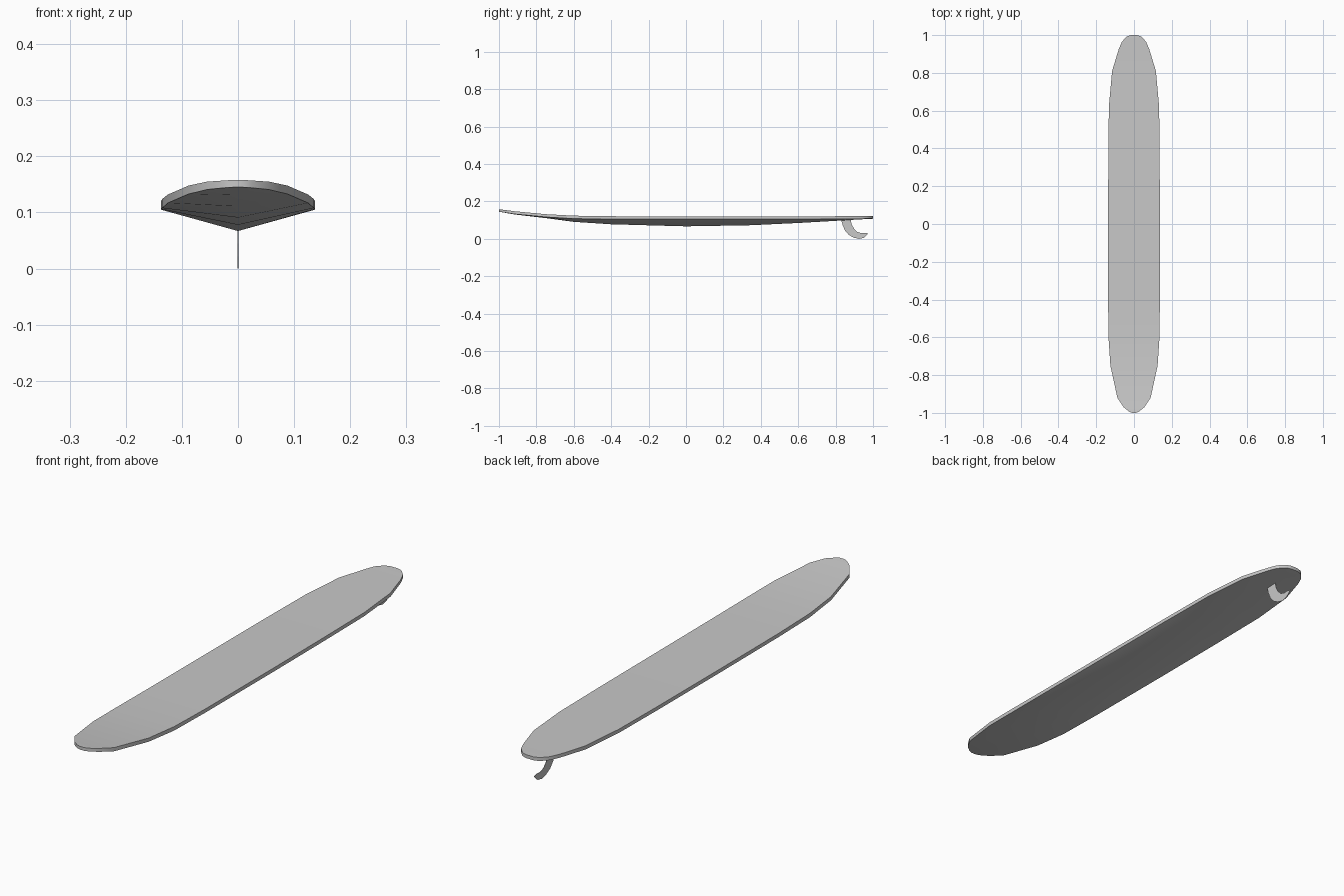
import bpy, bmesh, math

cube = bpy.data.objects.get("Cube")
if cube:
    bpy.data.objects.remove(cube, do_unlink=True)

grey = bpy.data.materials.new("light grey")
grey.use_nodes = True
GREY = (0.58, 0.58, 0.58, 1)
grey.diffuse_color = GREY
grey.node_tree.nodes["Principled BSDF"].inputs["Base Color"].default_value = GREY


def finish(name, bm, smooth):
    mesh = bpy.data.meshes.new(name)
    bm.to_mesh(mesh)
    bm.free()
    obj = bpy.data.objects.new(name, mesh)
    bpy.context.collection.objects.link(obj)
    mesh.materials.append(grey)
    if smooth:
        bpy.ops.object.select_all(action="DESELECT")
        obj.select_set(True)
        bpy.context.view_layer.objects.active = obj
        bpy.ops.object.shade_smooth_by_angle(angle=math.radians(35))
    return obj


# Board stations: y, half width, deck height, rail bottom, keel
STATIONS = [
    (-1.0, 0.010, 0.158, 0.145, 0.145),
    (-0.994, 0.025, 0.157, 0.144, 0.144),
    (-0.97, 0.055, 0.155, 0.141, 0.140),
    (-0.92, 0.088, 0.148, 0.133, 0.131),
    (-0.75, 0.125, 0.132, 0.117, 0.111),
    (-0.6, 0.135, 0.124, 0.108, 0.091),
    (-0.4, 0.137, 0.121, 0.106, 0.078),
    (0.0, 0.137, 0.120, 0.105, 0.067),
    (0.35, 0.136, 0.120, 0.105, 0.073),
    (0.62, 0.133, 0.120, 0.105, 0.086),
    (0.81, 0.116, 0.121, 0.106, 0.097),
    (0.925, 0.081, 0.121, 0.107, 0.104),
    (0.965, 0.064, 0.122, 0.108, 0.106),
    (0.993, 0.038, 0.122, 0.108, 0.107),
    (1.0, 0.015, 0.122, 0.108, 0.108),
]

# Board: flat deck, thin vertical rails and a shallow V bottom
bm = bmesh.new()
rings = []
for y, w, top, rail, keel in STATIONS:
    section = [(-w, top), (w, top), (w, rail), (0, keel), (-w, rail)]
    rings.append([bm.verts.new((x, y, z)) for x, z in section])
for a, b in zip(rings, rings[1:]):
    for i in range(5):
        j = (i + 1) % 5
        bm.faces.new((a[i], a[j], b[j], b[i]))
bm.faces.new(rings[0])
bm.faces.new(rings[-1])
bmesh.ops.recalc_face_normals(bm, faces=bm.faces)
finish("board", bm, True)

# Fin: a thin swept sheet under the tail
FRONT_EDGE = [(0.83, 0.102), (0.837, 0.075), (0.85, 0.045), (0.87, 0.022),
              (0.895, 0.007), (0.925, 0.0), (0.95, 0.005), (0.963, 0.016),
              (0.974, 0.029)]
BACK_EDGE = [(0.955, 0.032), (0.935, 0.031), (0.915, 0.038), (0.898, 0.055),
             (0.886, 0.078), (0.88, 0.104)]
bm = bmesh.new()
for side in (-0.0006, 0.0006):
    bm.faces.new([bm.verts.new((side, y, z)) for y, z in FRONT_EDGE + BACK_EDGE])
bm.faces.ensure_lookup_table()
left, right = [list(f.verts) for f in bm.faces]
n = len(left)
for i in range(n):
    j = (i + 1) % n
    bm.faces.new((left[i], left[j], right[j], right[i]))
bmesh.ops.recalc_face_normals(bm, faces=bm.faces)
finish("fin", bm, False)
